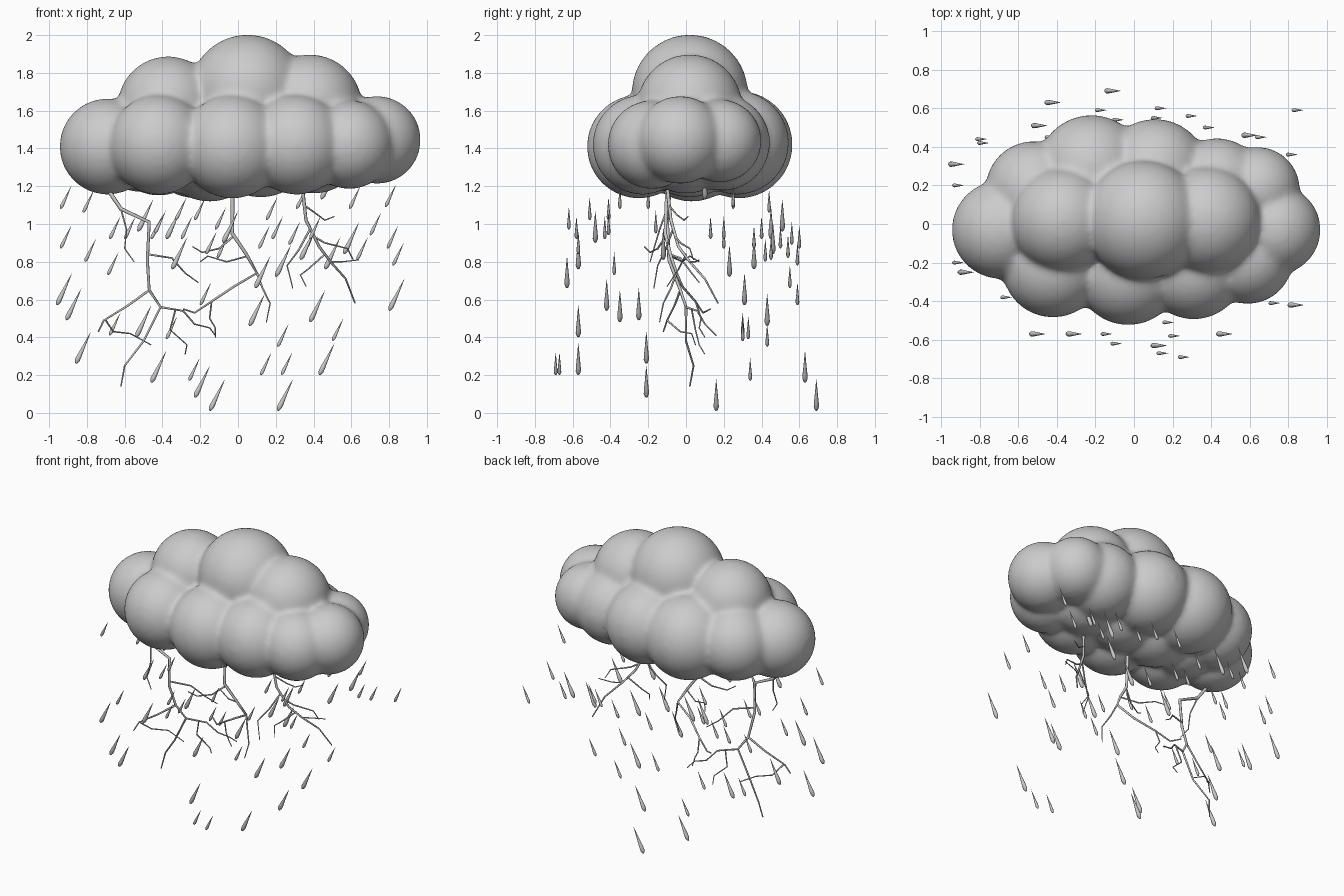
import bpy, bmesh, math
from mathutils import Vector, Matrix


def mesh_object(name, bm):
    me = bpy.data.meshes.new(name)
    bm.to_mesh(me)
    bm.free()
    for p in me.polygons:
        p.use_smooth = True
    ob = bpy.data.objects.new(name, me)
    bpy.context.collection.objects.link(ob)
    return ob


# Cloud: overlapping puffs (x, y, z, radius) fused into one soft skin
PUFFS = [
    (-.69, -.03, 1.41, .255), (.735, -.03, 1.445, .233),
    (.05, .02, 1.695, .308), (-.37, .02, 1.62, .268), (.38, .02, 1.62, .278),
]
FRONT = [(-.42, -.22, 1.42, .265), (-.03, -.25, 1.41, .275),
         (.31, -.23, 1.42, .265), (.59, -.18, 1.42, .235)]
BACK = [(-.52, .18, 1.42, .25), (-.22, .28, 1.42, .285), (.11, .27, 1.43, .275),
        (.43, .19, 1.43, .255), (.64, .18, 1.44, .22)]
CORE = [(-.42, .0, 1.41, .26), (-.15, .03, 1.405, .287),
        (.12, .02, 1.42, .28), (.4, .0, 1.43, .27)]
bm = bmesh.new()
for x, y, z, r in PUFFS + FRONT + BACK + CORE:
    bmesh.ops.create_icosphere(bm, subdivisions=4, radius=r,
                               matrix=Matrix.Translation((x, y, z)))
cloud = mesh_object("cloud", bm)
rm = cloud.modifiers.new("fuse", 'REMESH')
rm.mode = 'VOXEL'
rm.voxel_size = .017
rm.use_smooth_shade = True
sm = cloud.modifiers.new("soften", 'SMOOTH')
sm.factor = .5
sm.iterations = 14

# Raindrops: position of the lower round end (x, y, z)
BIG = [
    (-.15, .69, .01), (.21, .16, .01), (-.23, -.21, .08), (.43, -.57, .20),
    (-.86, -.21, .26), (-.46, .63, .16), (-.91, -.25, .49), (-.96, .31, .57),
    (-.54, -.57, .40), (.38, -.35, .48), (.06, .43, .46), (.80, -.42, .54),
    (.20, .23, .72), (.46, .36, .76), (-.35, -.57, .76), (-.38, .45, .92),
    (-.08, -.48, .90), (.56, .46, .84), (.44, .10, 1.13), (-.53, .51, .96),
    (.33, -.12, .81), (.09, -.63, .66),
]
SMALL = [
    (-.94, -.20, 1.08), (-.82, .44, 1.06), (-.94, .20, .87), (-.81, .42, .80),
    (-.68, .13, .92), (-.69, -.38, .73), (-.68, .30, .41), (-.60, .40, .92),
    (-.46, .45, .92), (-.44, -.16, .95), (-.38, .33, .39), (-.33, -.41, 1.02),
    (-.26, .34, .17), (-.17, -.57, .84), (-.12, -.62, .97), (-.11, .54, .82),
    (-.20, .59, .57), (.09, .55, .66), (.11, .60, .87), (.12, -.67, .20),
    (.15, -.51, 1.02), (.21, .43, .35), (.18, -.58, .92), (.27, .56, .89),
    (.31, .25, 1.08), (.36, .50, .87), (.23, -.69, .20), (.50, .30, .38),
    (.59, -.35, 1.08), (.63, .45, .81), (.70, -.41, .94), (.79, .36, .87),
    (.78, .25, 1.09), (.82, .59, .78), (-.30, .20, .92), (-.23, -.10, 1.02),
    (.38, -.43, .92),
]
LEAN = Vector((.43, 0, .9)).to_track_quat('Z', 'Y').to_matrix().to_4x4()
PROFILE = [(.03, .04), (.12, .073), (.25, .068), (.55, .04), (.85, .015)]


def add_drop(bm, pos, length, n=10):
    mat = Matrix.Translation(pos) @ LEAN @ Matrix.Scale(length, 4)
    rings = [[bm.verts.new(mat @ Vector((r * math.cos(2 * math.pi * i / n),
                                         r * math.sin(2 * math.pi * i / n), h)))
              for i in range(n)] for h, r in PROFILE]
    low, tip = bm.verts.new(mat @ Vector((0, 0, 0))), bm.verts.new(mat @ Vector((0, 0, 1)))
    for i in range(n):
        j = (i + 1) % n
        for a, b in zip(rings, rings[1:]):
            bm.faces.new((a[i], a[j], b[j], b[i]))
        bm.faces.new((low, rings[0][j], rings[0][i]))
        bm.faces.new((tip, rings[-1][i], rings[-1][j]))


bm = bmesh.new()
for group, length in ((BIG, .19), (SMALL, .135)):
    for p in group:
        add_drop(bm, p, length)
mesh_object("raindrops", bm)


# Lightning: tapered tubes along zigzag paths
def bolt(name, paths):
    cu = bpy.data.curves.new(name, 'CURVE')
    cu.dimensions = '3D'
    cu.bevel_depth = 1
    cu.bevel_resolution = 1
    cu.use_fill_caps = True
    for r0, r1, pts in paths:
        sp = cu.splines.new('POLY')
        sp.points.add(len(pts) - 1)
        for i, p in enumerate(pts):
            sp.points[i].co = (*p, 1)
            sp.points[i].radius = r0 + (r1 - r0) * i / (len(pts) - 1)
    bpy.context.collection.objects.link(bpy.data.objects.new(name, cu))


bolt("lightning_left", [
    (.012, .004, [(-.70, -.08, 1.2), (-.62, -.10, 1.08), (-.47, -.10, 1.01), (-.48, -.09, .81),
                  (-.47, -.03, .65), (-.41, 0, .56), (-.50, 0, .38), (-.60, .04, .25), (-.62, .02, .14)]),
    (.007, .004, [(-.47, -.03, .65), (-.58, -.06, .57), (-.71, -.10, .49), (-.74, -.12, .43)]),
    (.005, .003, [(-.62, -.10, 1.08), (-.59, -.14, .97), (-.60, -.17, .87), (-.55, -.19, .80)]),
    (.006, .003, [(-.48, -.09, .84), (-.35, -.03, .82), (-.28, .03, .74), (-.21, .07, .69)]),
    (.006, .003, [(-.41, 0, .56), (-.29, .06, .54), (-.23, .10, .47), (-.15, .12, .45), (-.12, .16, .41)]),
    (.005, .003, [(-.70, -.10, .49), (-.66, -.03, .43), (-.57, .03, .42), (-.46, .05, .36)]),
    (.005, .003, [(-.33, .03, .55), (-.36, .05, .44), (-.27, .07, .36), (-.28, .10, .31)]),
])
bolt("lightning_middle", [
    (.011, .004, [(-.03, -.10, 1.2), (-.03, -.11, .95), (.05, -.08, .83), (.10, -.05, .74),
                  (-.02, -.02, .67), (-.14, .05, .59), (-.23, .09, .53), (-.29, .13, .55)]),
    (.006, .003, [(.10, -.05, .74), (.13, -.08, .66), (.17, -.12, .58), (.15, -.14, .48)]),
    (.006, .003, [(-.03, -.11, .93), (-.10, -.15, .87), (-.19, -.19, .85), (-.24, -.22, .88)]),
    (.005, .003, [(.05, -.08, .83), (-.06, -.02, .80), (-.16, .02, .83), (-.20, .07, .80)]),
    (.005, .003, [(-.14, .05, .59), (-.15, .08, .50), (-.12, .07, .45), (-.12, .10, .40)]),
])
bolt("lightning_right", [
    (.010, .004, [(.34, -.10, 1.2), (.36, -.08, 1.02), (.43, -.04, .88), (.49, .02, .80),
                  (.57, .10, .71), (.62, .17, .58)]),
    (.006, .003, [(.39, -.06, .94), (.46, -.03, .90), (.58, .02, .87), (.61, .04, .81)]),
    (.006, .003, [(.38, -.07, .97), (.32, -.11, .86), (.26, -.15, .78), (.29, -.17, .66)]),
    (.005, .003, [(.35, -.09, 1.10), (.42, -.05, 1.05), (.46, -.01, 1.02), (.51, .01, 1.04)]),
    (.005, .003, [(.46, 0, .84), (.37, -.04, .76), (.33, -.06, .73), (.36, -.10, .67)]),
    (.004, .003, [(.49, .02, .80), (.55, .05, .80), (.64, .07, .81)]),
])
